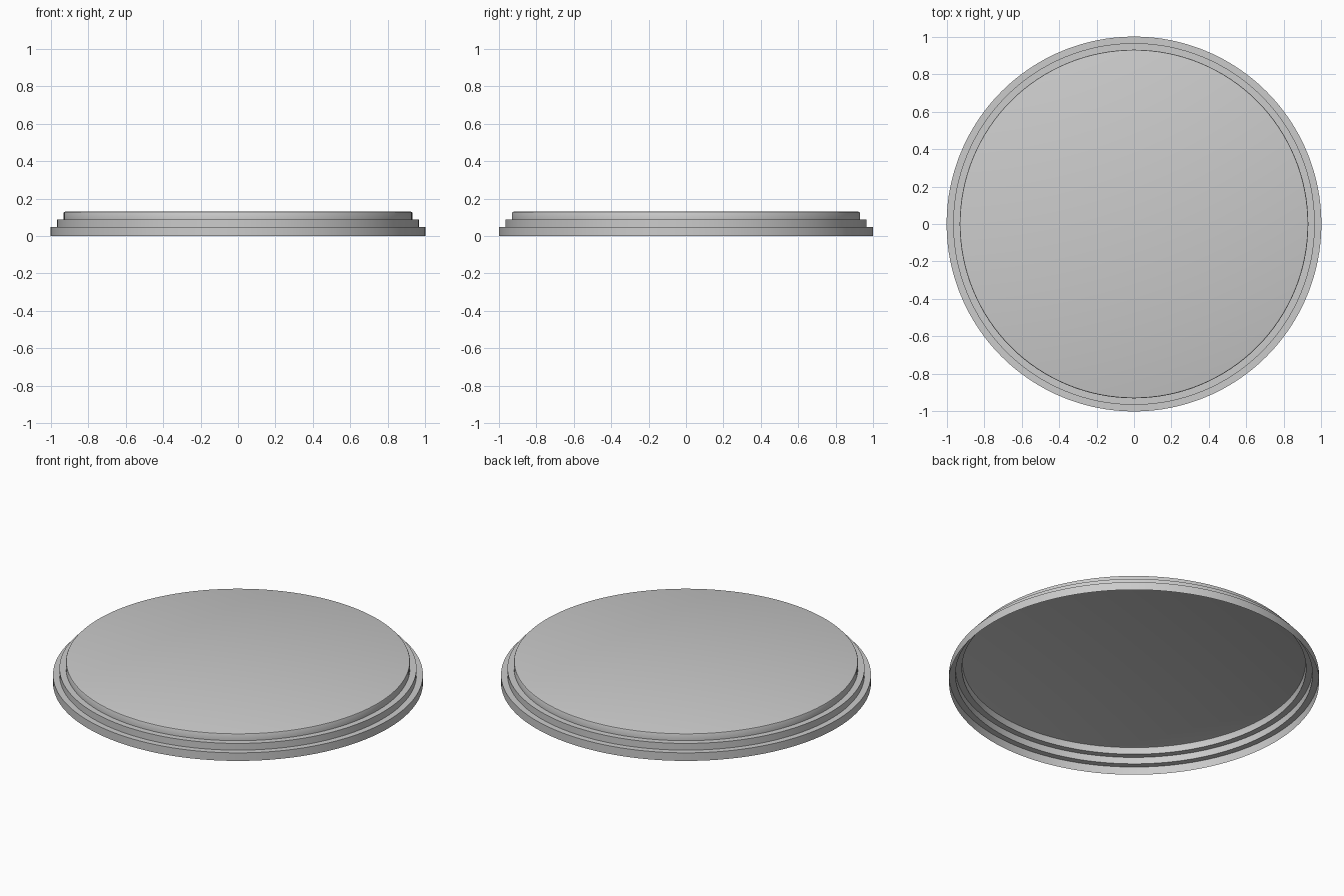
import bpy, bmesh, math

if "Cube" in bpy.data.objects:
    bpy.data.objects.remove(bpy.data.objects["Cube"])

SEGMENTS = 128

# Stepped half-profile (radius, height), from the open bottom rim up to the lid
PROFILE = [
    (1.0, 0.0), (1.0, 0.048),
    (0.965, 0.048), (0.965, 0.088),
    (0.93, 0.088), (0.93, 0.124),
    (0.928, 0.128), (0.922, 0.13),
]


def ring(bm, radius, z):
    step = 2 * math.pi / SEGMENTS
    return [bm.verts.new((radius * math.cos(i * step), radius * math.sin(i * step), z))
            for i in range(SEGMENTS)]


# Stepped round plinth: thin shell, hollow and open underneath
bm = bmesh.new()
rings = [ring(bm, r, z) for r, z in PROFILE]
for low, high in zip(rings, rings[1:]):
    for i in range(SEGMENTS):
        j = (i + 1) % SEGMENTS
        bm.faces.new((low[i], low[j], high[j], high[i]))

# Flat top
bm.faces.new(rings[-1])

mesh = bpy.data.meshes.new("round_stepped_base")
bm.to_mesh(mesh)
bm.free()
base = bpy.data.objects.new("round_stepped_base", mesh)
bpy.context.collection.objects.link(base)

# Smooth walls with crisp steps
bpy.context.view_layer.objects.active = base
base.select_set(True)
bpy.ops.object.shade_smooth_by_angle(angle=math.radians(40))
